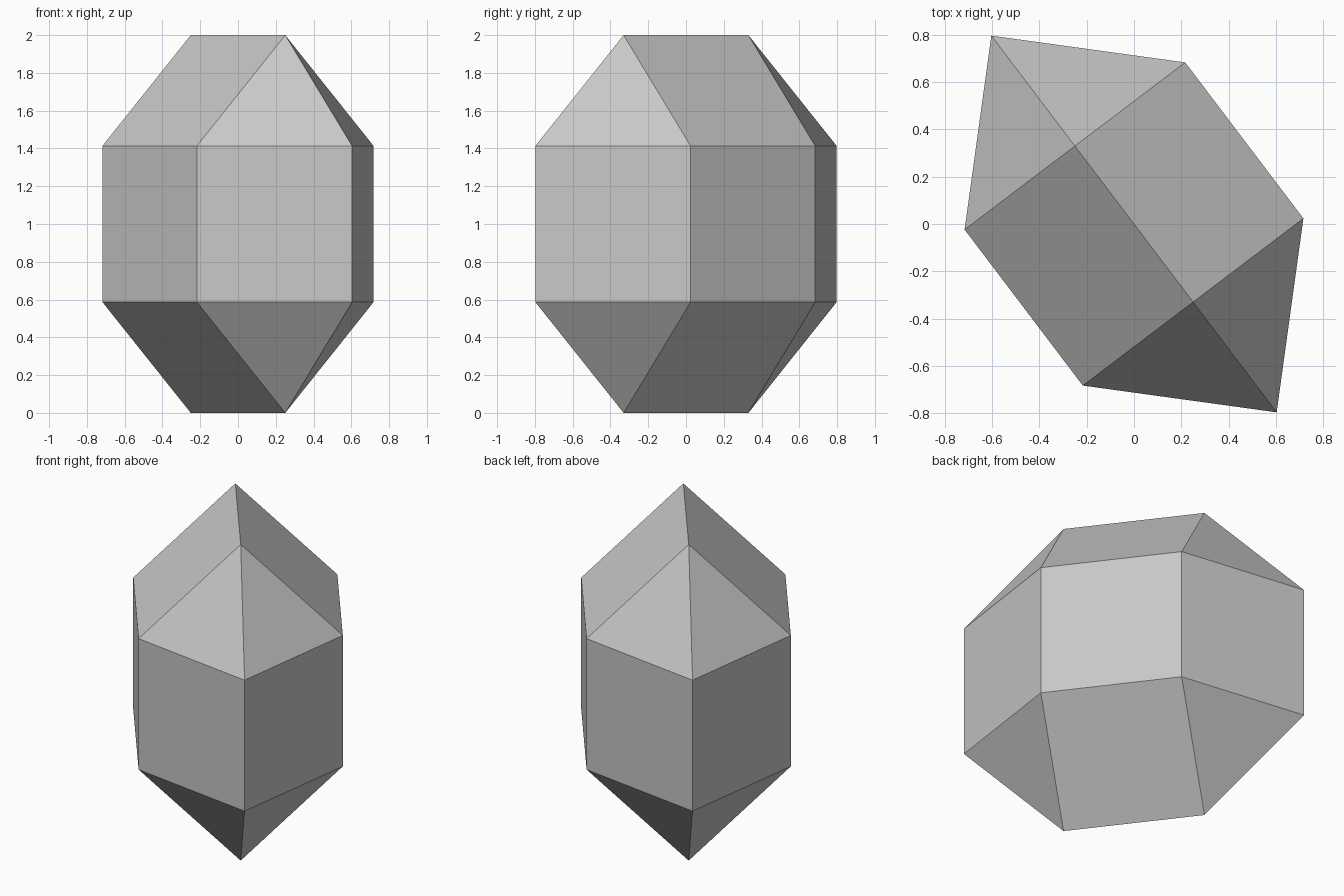
import bpy
import bmesh
from math import radians
from mathutils import Matrix

cube = bpy.data.objects.get("Cube")
if cube:
    bpy.data.objects.remove(cube, do_unlink=True)

# Equal-edged crystal: an octahedron pulled apart along its length and height
EDGE = 0.8284
HALF = EDGE / 2
REACH = 1 - HALF
TURN = radians(-52.85)

grey = bpy.data.materials.new("stone grey")
grey.use_nodes = True
colour = (0.575, 0.575, 0.575, 1)
grey.diffuse_color = colour
grey.node_tree.nodes["Principled BSDF"].inputs["Base Color"].default_value = colour

# Corner points of the crystal, mirrored by sign
bm = bmesh.new()
for end in (-1, 1):
    for level in (-1, 1):
        bm.verts.new((end * HALF, 0, level))            # ridge end
        bm.verts.new((end, 0, level * HALF))            # pointed end
        for side in (-1, 1):
            bm.verts.new((end * HALF, side * REACH, level * HALF))  # flank

# Wrap the points in flat faces and merge coplanar triangles into squares
bmesh.ops.convex_hull(bm, input=bm.verts)
bmesh.ops.dissolve_limit(bm, angle_limit=radians(1), verts=bm.verts, edges=bm.edges)
bmesh.ops.recalc_face_normals(bm, faces=bm.faces)

# Turn to the resting direction and stand on the ground
bmesh.ops.transform(bm, verts=bm.verts,
                    matrix=Matrix.Translation((0, 0, 1)) @ Matrix.Rotation(TURN, 4, "Z"))

mesh = bpy.data.meshes.new("crystal")
bm.to_mesh(mesh)
bm.free()
mesh.materials.append(grey)
crystal = bpy.data.objects.new("crystal", mesh)
bpy.context.collection.objects.link(crystal)
